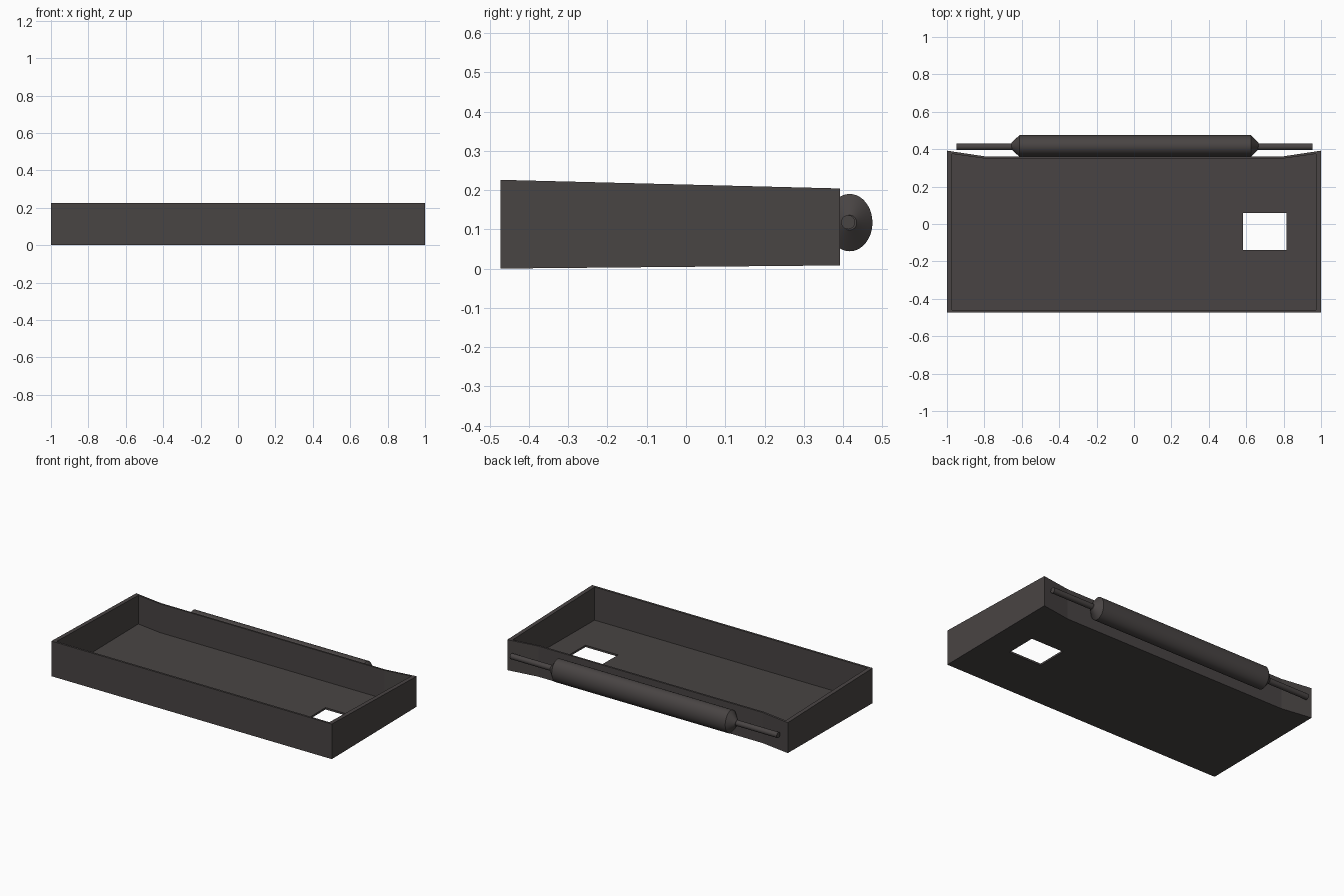
import bpy, bmesh, math

if "Cube" in bpy.data.objects:
    bpy.data.objects.remove(bpy.data.objects["Cube"])

charcoal = bpy.data.materials.new("charcoal")
charcoal.diffuse_color = (0.066, 0.058, 0.057, 1)
charcoal.use_nodes = True
charcoal.node_tree.nodes["Principled BSDF"].inputs["Base Color"].default_value = charcoal.diffuse_color


def make_object(name, bm):
    bmesh.ops.recalc_face_normals(bm, faces=bm.faces)
    mesh = bpy.data.meshes.new(name)
    bm.to_mesh(mesh)
    bm.free()
    ob = bpy.data.objects.new(name, mesh)
    bpy.context.collection.objects.link(ob)
    mesh.materials.append(charcoal)
    return ob


def slope(y, front, back):
    """Height at depth y, running straight from the front to the back."""
    return front + (back - front) * (y + 0.473) / 0.865


# Tray outlines: the back wall is set in along its middle
outer = [(-1, -0.473), (1, -0.473), (1, 0.392), (0.8, 0.362), (-0.8, 0.362), (-1, 0.392)]
inner = [(-0.973, -0.459), (0.973, -0.459), (0.973, 0.375), (0.8, 0.35), (-0.8, 0.35), (-0.973, 0.375)]

# Tray: underside, outer wall, rim, inner wall and floor as a chain of rings
bm = bmesh.new()
rings = []
for outline, front, back in ((outer, 0, 0.008), (outer, 0.226, 0.204),
                             (inner, 0.226, 0.204), (inner, 0.012, 0.02)):
    rings.append([bm.verts.new((x, y, slope(y, front, back))) for x, y in outline])
for a, b in zip(rings, rings[1:]):
    for i in range(len(a)):
        j = (i + 1) % len(a)
        bm.faces.new((a[i], a[j], b[j], b[i]))
bm.faces.new(rings[0])
bm.faces.new(rings[-1])
tray = make_object("tray", bm)

# Rectangular opening through the floor
bm = bmesh.new()
bmesh.ops.create_cube(bm, size=1)
for v in bm.verts:
    v.co = (0.698 + v.co.x * 0.233, -0.04 + v.co.y * 0.2, v.co.z * 0.2)
cutter = make_object("opening_cutter", bm)
cutter.hide_render = True
cutter.hide_set(True)
cut = tray.modifiers.new("opening", 'BOOLEAN')
cut.operation = 'DIFFERENCE'
cut.solver = 'EXACT'
cut.object = cutter


def lathe_x(name, profile, y, z, segments):
    """Turn (x, y radius, z radius) stations around an axis along x."""
    bm = bmesh.new()
    loops = []
    for x, ry, rz in profile:
        loops.append([bm.verts.new((x, y + ry * math.cos(2 * math.pi * i / segments),
                                    z + rz * math.sin(2 * math.pi * i / segments)))
                      for i in range(segments)])
    for a, b in zip(loops, loops[1:]):
        for i in range(segments):
            j = (i + 1) % segments
            bm.faces.new((a[i], a[j], b[j], b[i]))
    bm.faces.new(loops[0])
    bm.faces.new(loops[-1])
    ob = make_object(name, bm)
    bpy.ops.object.select_all(action='DESELECT')
    ob.select_set(True)
    bpy.context.view_layer.objects.active = ob
    bpy.ops.object.shade_smooth_by_angle(angle=math.radians(30))
    return ob


# Oval roller with tapered ends, behind the back wall
lathe_x("roller", [(-0.655, 0.018, 0.019), (-0.612, 0.058, 0.073),
                   (0.625, 0.058, 0.073), (0.665, 0.018, 0.019)], 0.417, 0.117, 40)
# Thin axle rods at both ends of the roller
lathe_x("left_axle", [(-0.948, 0.018, 0.018), (-0.65, 0.018, 0.018)], 0.413, 0.118, 20)
lathe_x("right_axle", [(0.66, 0.018, 0.018), (0.955, 0.018, 0.018)], 0.413, 0.118, 20)
